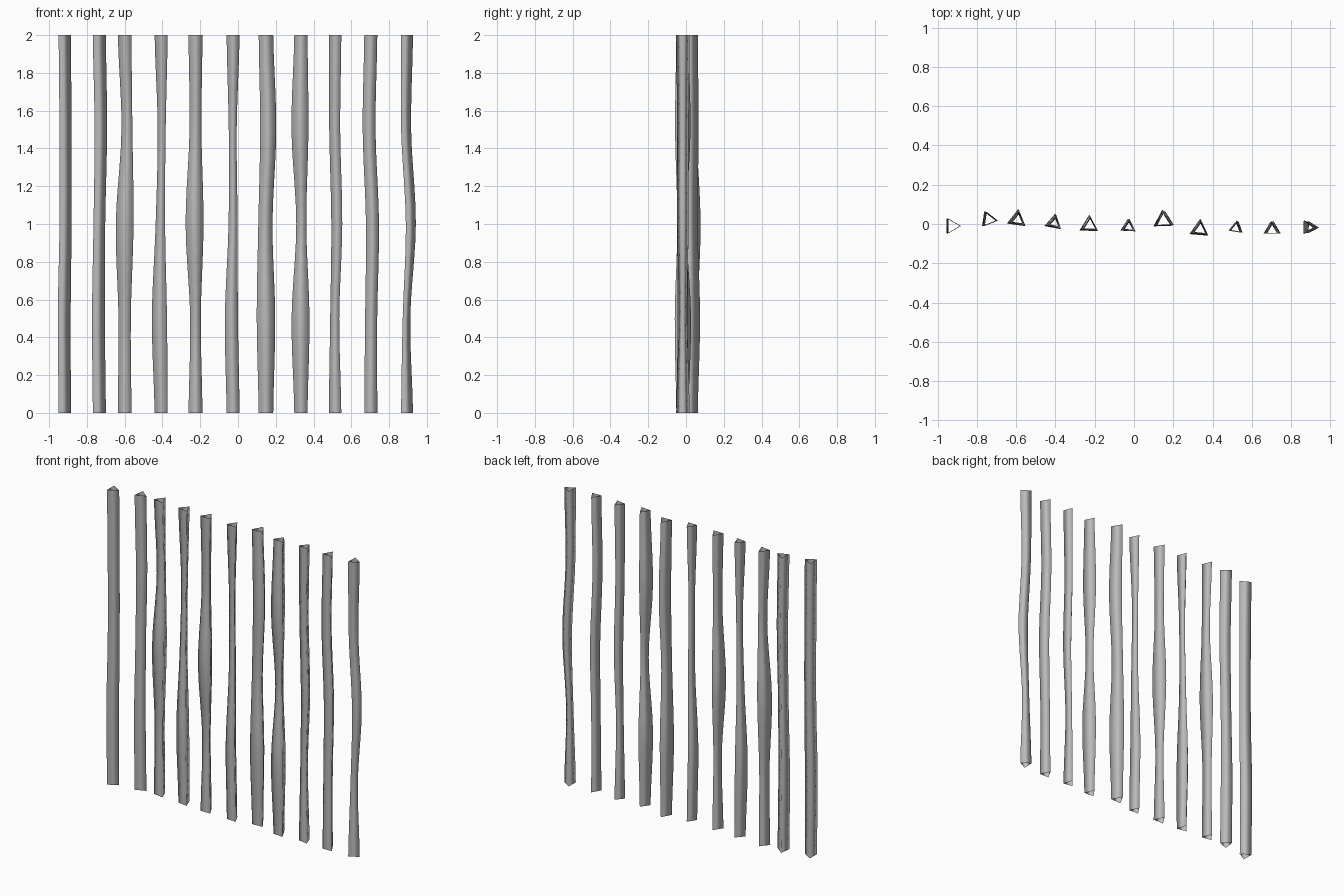
import bpy
import bmesh
from math import cos, sin, radians

default_cube = bpy.data.objects.get("Cube")
if default_cube:
    bpy.data.objects.remove(default_cube, do_unlink=True)

# One plain grey for every bar
grey = bpy.data.materials.new("plain grey")
grey.use_nodes = True
colour = (0.5, 0.5, 0.5, 1)
grey.diffuse_color = colour
grey.node_tree.nodes["Principled BSDF"].inputs["Base Color"].default_value = colour

HEIGHT = 2.0
STEPS = 5


def smooth_value(knots, position):
    """Smoothly interpolate evenly spaced knots along the bar."""
    index = min(int(position), len(knots) - 2)
    t = position - index
    a, b = knots[index], knots[index + 1]
    before = knots[max(index - 1, 0)]
    after = knots[min(index + 2, len(knots) - 1)]
    slope_a, slope_b = (b - before) / 2, (after - a) / 2
    return (a * (1 + 2 * t) * (1 - t) ** 2 + slope_a * t * (1 - t) ** 2
            + b * t * t * (3 - 2 * t) + slope_b * t * t * (t - 1))


def make_bar(name, x, y, turn, end_width, sways, widths):
    """Open three-sided tube that swells and sways between its ends."""
    corners = [(cos(radians(turn + k * 120)), sin(radians(turn + k * 120)))
               for k in range(3)]
    low = min(c[0] for c in corners)
    high = max(c[0] for c in corners)
    sway_knots = [0, *sways, 0]
    width_knots = [end_width, *widths, end_width]
    spans = len(width_knots) - 1

    bm = bmesh.new()
    rings = []
    for step in range(spans * STEPS + 1):
        position = step / STEPS
        radius = smooth_value(width_knots, position) / 1000 / (high - low)
        middle = x + smooth_value(sway_knots, position) / 1000
        middle -= radius * (high + low) / 2
        z = HEIGHT * position / spans
        rings.append([bm.verts.new((middle + radius * cx, y + radius * cy, z))
                      for cx, cy in corners])
    for lower, upper in zip(rings, rings[1:]):
        for k in range(3):
            n = (k + 1) % 3
            face = bm.faces.new((lower[k], lower[n], upper[n], upper[k]))
            face.smooth = True

    mesh = bpy.data.meshes.new(name)
    bm.to_mesh(mesh)
    bm.free()
    mesh.materials.append(grey)
    bar = bpy.data.objects.new(name, mesh)
    bpy.context.collection.objects.link(bar)


# Each bar: x, y, turn, end width, then sway and width at the three inner knots
bars = [
    (-.917, -.01, 0, 65, (-3, 4, 4), (68, 64, 64)),
    (-.734, .023, -8, 69, (-5, 0, 8), (68, 62, 66)),
    (-.6, .023, -38, 72, (0, 0, 12), (65, 94, 58)),
    (-.407, .005, -41, 69, (-9, -4, 3), (80, 50, 42)),
    (-.225, -.007, -32, 74, (0, -5, 0), (56, 95, 63)),
    (-.026, -.015, -33, 69, (-9, 0, -2), (69, 48, 42)),
    (.148, .018, -28, 77, (0, -3, 12), (98, 75, 85)),
    (.333, -.028, -35, 70, (-2, 2, -5), (95, 53, 90)),
    (.514, -.02, -40, 66, (-2, 9, -2), (48, 58, 58)),
    (.703, -.028, -30, 69, (2, 9, -9), (64, 69, 68)),
    (.895, -.017, -2, 63, (-3, 20, -5), (40, 53, 53)),
]
for number, bar in enumerate(bars, 1):
    make_bar(f"bar_{number}", *bar)
